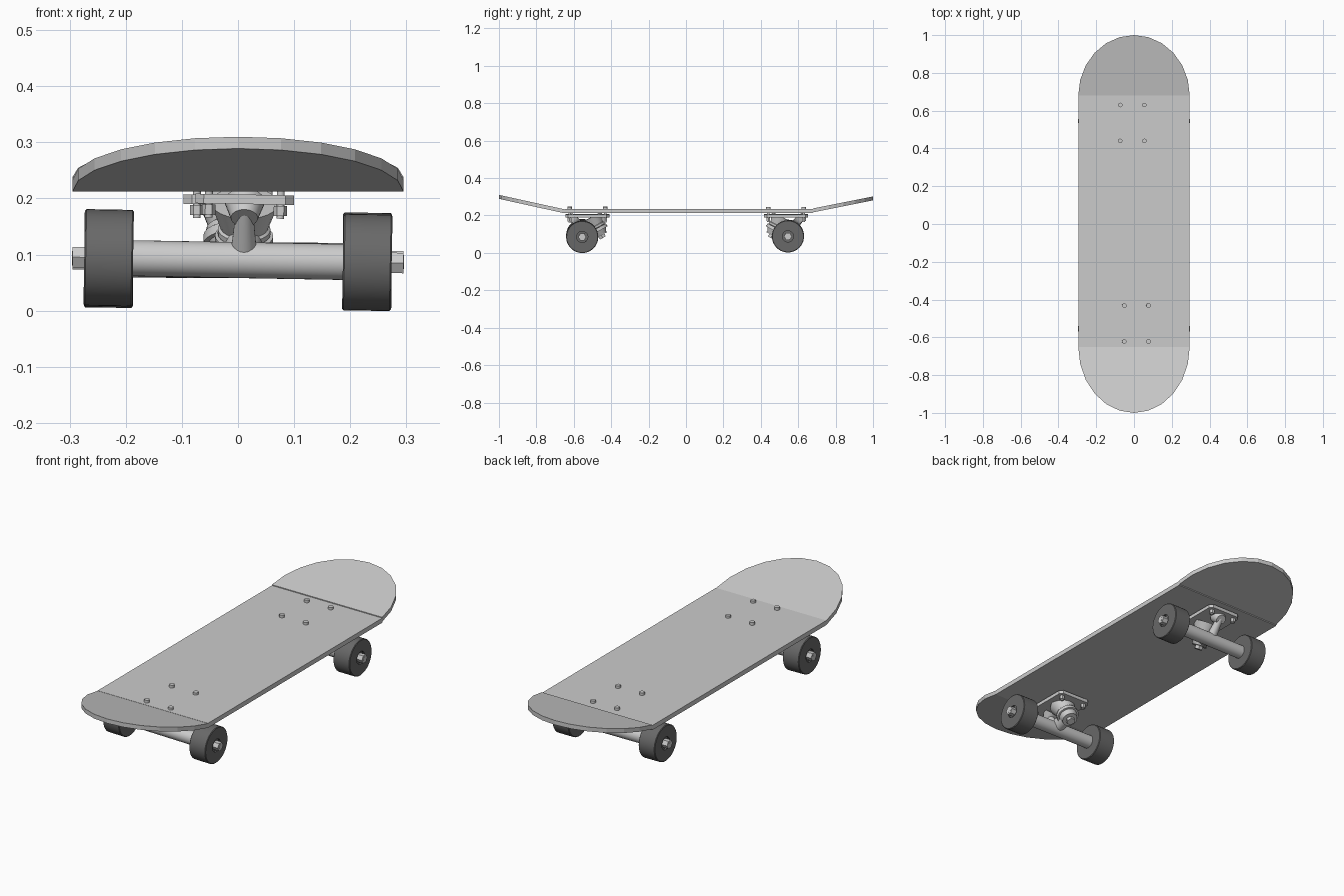
import bpy, bmesh
from math import pi, sin, cos, radians
from mathutils import Matrix, Vector

if "Cube" in bpy.data.objects:
    bpy.data.objects.remove(bpy.data.objects["Cube"], do_unlink=True)


def material(name, value):
    m = bpy.data.materials.new(name)
    m.use_nodes = True
    color = (value, value, value, 1)
    m.diffuse_color = color
    m.node_tree.nodes["Principled BSDF"].inputs["Base Color"].default_value = color
    return m


GREY = material("light grey", 0.6)
DARK = material("dark rubber", 0.14)


def finish(name, bm, mat, matrix=Matrix(), smooth=False):
    bm.transform(matrix)
    bmesh.ops.recalc_face_normals(bm, faces=bm.faces)
    mesh = bpy.data.meshes.new(name)
    bm.to_mesh(mesh)
    bm.free()
    mesh.materials.append(mat)
    ob = bpy.data.objects.new(name, mesh)
    bpy.context.collection.objects.link(ob)
    if smooth:
        bpy.ops.object.select_all(action='DESELECT')
        ob.select_set(True)
        bpy.context.view_layer.objects.active = ob
        bpy.ops.object.shade_smooth_by_angle(angle=radians(35))
    return ob


def slab(name, outline, thickness, mat, matrix=Matrix()):
    """Close an outline of points and thicken it straight up."""
    bm = bmesh.new()
    face = bm.faces.new([bm.verts.new(p) for p in outline])
    ext = bmesh.ops.extrude_face_region(bm, geom=[face])
    bmesh.ops.translate(bm, vec=(0, 0, thickness),
                        verts=[v for v in ext["geom"] if isinstance(v, bmesh.types.BMVert)])
    finish(name, bm, mat, matrix)


def lathe(name, start, end, profile, mat, matrix, seg=24):
    """Turn (radius, fraction along the axis) points around the start-end axis."""
    start, end = Vector(start), Vector(end)
    axis = end - start
    turn = axis.to_track_quat('Z', 'Y').to_matrix().to_4x4()
    bm = bmesh.new()
    rings = [[bm.verts.new((r * cos(2 * pi * i / seg), r * sin(2 * pi * i / seg), t * axis.length))
              for i in range(seg)] for r, t in profile]
    for a, b in zip(rings, rings[1:]):
        for i in range(seg):
            j = (i + 1) % seg
            bm.faces.new((a[i], a[j], b[j], b[i]))
    bm.faces.new(rings[0])
    bm.faces.new(rings[-1])
    finish(name, bm, mat, matrix @ Matrix.Translation(start) @ turn, seg > 8)


def rod(name, start, end, r0, r1, matrix, seg=24):
    lathe(name, start, end, [(r0, 0), (r1, 1)], GREY, matrix, seg)


# Deck: flat middle and two upturned half-oval ends
HALF, FRONT, BACK, BASE = 0.295, -0.65, 0.68, 0.212
slab("deck_middle", [(-HALF, FRONT, BASE), (HALF, FRONT, BASE), (HALF, BACK, BASE), (-HALF, BACK, BASE)],
     0.022, GREY)


def kick(name, hinge, tip, base, rise):
    arc = [i * pi / 12 for i in range(13)]
    slab(name, [(HALF * cos(a), hinge + (tip - hinge) * sin(a), base + rise * sin(a)) for a in arc],
         0.021, GREY)


kick("front_kick", FRONT, -1, BASE, 0.077)
kick("back_kick", BACK, 1, BASE + 0.005, 0.064)


# Truck, modelled with its outer side toward -y
def truck(tag, cx, cy, axle_y, spin, tilt):
    place = (Matrix.Translation((cx, cy, 0.09)) @ Matrix.Rotation(spin, 4, 'Z')
             @ Matrix.Rotation(tilt, 4, 'Y') @ Matrix.Translation((0, 0, -0.09)))

    # Base plate with clipped corners, and mounting bolts
    px, py, c = 0.088, 0.118, 0.015
    corners = [(px - c, -py), (px, c - py), (px, py - c), (px - c, py)]
    corners += [(-x, -y) for x, y in corners]
    slab(tag + "_base_plate", [(x, y, 0.19) for x, y in corners], 0.017, GREY, place)
    for x in (-0.064, 0.064):
        for y in (-0.095, 0.095):
            rod(tag + "_bolt_shaft", (x, y, 0.165), (x, y, 0.24), 0.007, 0.007, place, 12)
            rod(tag + "_bolt_nut", (x, y, 0.17), (x, y, 0.188), 0.012, 0.012, place, 6)
            rod(tag + "_bolt_head", (x, y, 0.23), (x, y, 0.246), 0.012, 0.012, place, 12)

    # Kingpin stack leaning toward the middle of the board
    top, low = Vector((0, 0.022, 0.192)), Vector((0, 0.082, 0.08))
    def along(t):
        return top.lerp(low, t)
    rod(tag + "_plate_boss", along(0), along(0.4), 0.06, 0.042, place)
    lathe(tag + "_upper_bushing", along(0.36), along(0.55),
          [(0.038, 0), (0.047, 0.3), (0.047, 0.7), (0.038, 1)], GREY, place)
    rod(tag + "_hanger_ring", along(0.52), along(0.66), 0.052, 0.052, place)
    rod(tag + "_lower_bushing", along(0.66), along(0.84), 0.043, 0.032, place)
    rod(tag + "_washer", along(0.84), along(0.87), 0.036, 0.036, place)
    rod(tag + "_kingpin_nut", along(0.87), along(1), 0.02, 0.02, place, 6)

    # Pivot arm on the outer side, seated in a cup
    ax = -0.01
    rod(tag + "_pivot_cup", (0, -0.085, 0.165), (0, -0.06, 0.195), 0.024, 0.036, place)
    rod(tag + "_pivot_arm", (0, axle_y, 0.1), (0, -0.078, 0.178), 0.024, 0.015, place)

    # Hanger with a neck joining it to the ring
    rod(tag + "_hanger", (ax - 0.187, axle_y, 0.09), (ax + 0.187, axle_y, 0.09), 0.032, 0.032, place, 32)
    rod(tag + "_hanger_neck", (0, axle_y, 0.095), along(0.59), 0.03, 0.036, place)
    rod(tag + "_axle", (ax - 0.296, axle_y, 0.09), (ax + 0.296, axle_y, 0.09), 0.011, 0.011, place, 16)

    # Wheels with a shallow hub recess, and axle nuts
    for side in (-1, 1):
        def at(d):
            return (ax + side * d, axle_y, 0.09)
        lathe(tag + "_wheel", at(0.187), at(0.274),
              [(0.03, 0.08), (0.03, 0), (0.083, 0), (0.086, 0.03), (0.086, 0.97),
               (0.083, 1), (0.03, 1), (0.03, 0.9)], DARK, place, 40)
        rod(tag + "_axle_nut", at(0.265), at(0.295), 0.021, 0.021, place, 6)


truck("front_truck", 0.01, -0.527, -0.028, 0, 0.018)
truck("back_truck", -0.01, 0.535, -0.01, pi, -0.006)
